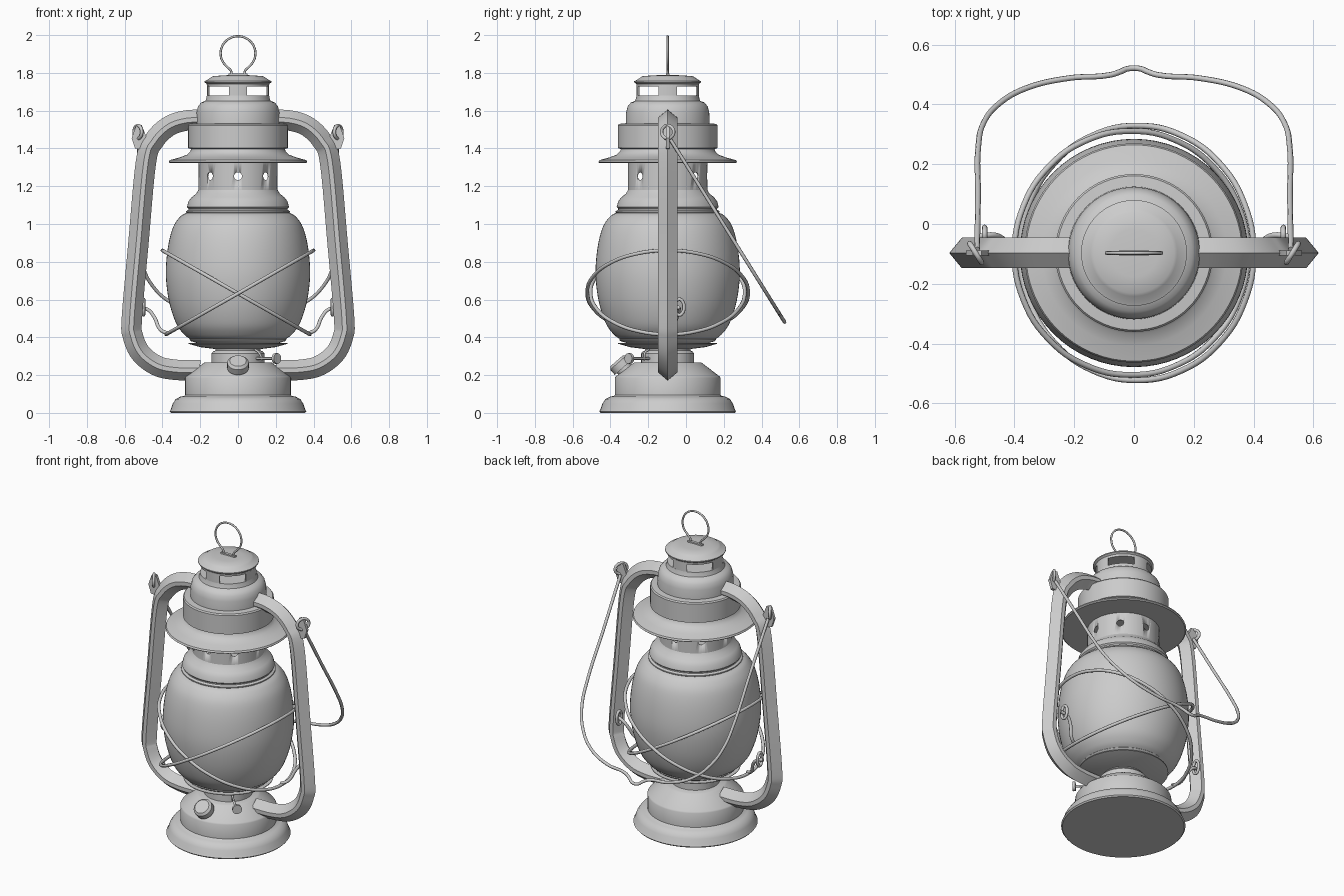
import bpy, bmesh
from math import sin, cos, pi, radians
from mathutils import Vector

if "Cube" in bpy.data.objects:
    bpy.data.objects.remove(bpy.data.objects["Cube"])

CY = -0.097  # lantern axis in y


def finish(name, verts, faces, angle=35):
    me = bpy.data.meshes.new(name)
    me.from_pydata([tuple(v) for v in verts], [], faces)
    bm = bmesh.new()
    bm.from_mesh(me)
    bmesh.ops.remove_doubles(bm, verts=bm.verts, dist=1e-5)
    bmesh.ops.recalc_face_normals(bm, faces=bm.faces)
    bm.to_mesh(me)
    bm.free()
    ob = bpy.data.objects.new(name, me)
    bpy.context.collection.objects.link(ob)
    smooth(ob, angle)
    return ob


def smooth(ob, angle=35):
    bpy.ops.object.select_all(action='DESELECT')
    ob.select_set(True)
    bpy.context.view_layer.objects.active = ob
    bpy.ops.object.shade_smooth_by_angle(angle=radians(angle))


def spline(pts, n=5):
    """Catmull-Rom through 2D points."""
    p = [Vector(q) for q in pts]
    p = [2 * p[0] - p[1]] + p + [2 * p[-1] - p[-2]]
    out = []
    for a, b, c, d in zip(p, p[1:], p[2:], p[3:]):
        for k in range(n):
            t = k / n
            out.append(0.5 * (2 * b + (c - a) * t + (2 * a - 5 * b + 4 * c - d) * t * t
                              + (3 * b - a - 3 * c + d) * t ** 3))
    return out + [p[-2]]


def lathe(name, prof, n=64, a0=0, a1=2 * pi, ring=False):
    """Revolve (r, z) profile; ring=True closes the profile on itself."""
    full = abs(a1 - a0 - 2 * pi) < 1e-6
    m, cols = len(prof), n if full else n + 1
    verts = [(r * cos(a0 + (a1 - a0) * i / n), CY + r * sin(a0 + (a1 - a0) * i / n), z)
             for i in range(cols) for r, z in prof]
    faces = []
    for i in range(n):
        j = (i + 1) % cols
        for k in range(m if ring else m - 1):
            l = (k + 1) % m
            faces.append((i * m + k, j * m + k, j * m + l, i * m + l))
    if not full:
        faces += [tuple(range(m)), tuple(range(n * m, n * m + m))]
    return finish(name, verts, faces)


def wire(name, pts, r, closed=False):
    cu = bpy.data.curves.new(name, 'CURVE')
    cu.dimensions = '3D'
    cu.bevel_depth, cu.bevel_resolution, cu.resolution_u = r, 2, 6
    cu.use_fill_caps = True
    s = cu.splines.new('BEZIER')
    s.bezier_points.add(len(pts) - 1)
    for b, p in zip(s.bezier_points, pts):
        b.co = p
        b.handle_left_type = b.handle_right_type = 'AUTO'
    s.use_cyclic_u = closed
    ob = bpy.data.objects.new(name, cu)
    bpy.context.collection.objects.link(ob)
    bpy.ops.object.select_all(action='DESELECT')
    ob.select_set(True)
    bpy.context.view_layer.objects.active = ob
    bpy.ops.object.convert(target='MESH')
    ob = bpy.context.view_layer.objects.active
    smooth(ob, 50)


def rod(name, p0, p1, r0, r1, n=24):
    """Cylinder or cone between two points."""
    d = Vector(p1) - Vector(p0)
    bpy.ops.mesh.primitive_cone_add(vertices=n, radius1=r0, radius2=r1, depth=d.length,
                                    location=(Vector(p0) + Vector(p1)) / 2,
                                    rotation=d.to_track_quat('Z', 'Y').to_euler())
    ob = bpy.context.object
    ob.name = name
    smooth(ob)
    return ob


# fuel tank and foot
lathe("tank", [(0, 0), (.355, 0), (.362, .008), (.355, .02), (.345, .05), (.33, .073), (.305, .086),
               (.285, .09), (.28, .095), (.28, .185), (.275, .193), (.185, .262), (.175, .268), (0, .268)])
# burner collar and drip dish
lathe("burner", [(0, .26), (.14, .26), (.14, .315), (.132, .325), (.12, .33), (.12, .338), (.2, .348),
                 (.262, .366), (.262, .37), (.2, .364), (.17, .38), (0, .38)])
lathe("globe_seat", [(0, .365), (.2, .365), (.25, .38), (.257, .388), (.25, .396), (0, .396)])
# glass globe
lathe("globe", [(0, .385)] + spline([(.245, .385), (.285, .415), (.328, .475), (.365, .59), (.382, .73),
                                     (.372, .87), (.345, .98), (.305, 1.04), (.265, 1.063)]) + [(0, 1.063)])
# holder above the globe
lathe("globe_holder", [(0, 1.055), (.268, 1.055), (.275, 1.062), (.275, 1.068), (.262, 1.075), (.262, 1.082),
                       (.27, 1.09), (.262, 1.12), (.245, 1.142), (.222, 1.16), (.21, 1.18), (0, 1.18)])
# perforated chimney wall
chimney = lathe("chimney", [(.21, 1.17), (.21, 1.33), (.203, 1.33), (.203, 1.17)], ring=True)
for i in range(4):
    a = i * pi / 4
    d = Vector((cos(a), sin(a), 0)) * .3
    c = Vector((0, CY, 1.253))
    cut = rod("hole_cutter", c - d, c + d, .021, .021, 16)
    cut.hide_render = True
    cut.display_type = 'WIRE'
    mod = chimney.modifiers.new("holes", 'BOOLEAN')
    mod.operation, mod.solver, mod.object = 'DIFFERENCE', 'EXACT', cut
# hood with brim
lathe("hood", [(0, 1.322), (.36, 1.322), (.367, 1.328), (.362, 1.338), (.31, 1.352), (.27, 1.367), (.252, 1.385),
               (.248, 1.397), (.264, 1.402), (.264, 1.522), (.258, 1.53), (.222, 1.533), (.22, 1.59), (.212, 1.622),
               (.195, 1.643), (.172, 1.652), (.168, 1.665), (.165, 1.68), (0, 1.68)])
# slotted vent: four posts under the cap
for i in range(4):
    a = i * pi / 2
    lathe("vent_post", [(.165, 1.675), (.165, 1.735), (.157, 1.735), (.157, 1.675)], 8,
          a - radians(17), a + radians(17), ring=True)
lathe("vent_cap", [(0, 1.728), (.164, 1.728), (.166, 1.742), (.177, 1.75), (.177, 1.756), (.168, 1.76),
                   (.145, 1.775), (.135, 1.782), (.08, 1.787), (0, 1.789)])

# top ring and its clip
ring = [(.035, 1.785), (.037, 1.81)] + [(.092 * sin(a), 1.903 - .091 * cos(a))
                                        for a in [radians(38 + 284 * i / 12) for i in range(13)]]
ring += [(-.037, 1.81), (-.035, 1.785)]
wire("lifting_ring", [(x, CY, z) for x, z in ring], .006)
bpy.ops.mesh.primitive_cube_add(size=1, location=(0, CY, 1.79))
bpy.context.object.name = "ring_clip"
bpy.context.object.scale = (.1, .018, .014)

# filler cap on the tank shoulder
nrm = Vector((0, -.66, .75))
p = Vector((0, CY - .225, .225))
rod("filler_neck", p - nrm * .02, p + nrm * .025, .042, .042)
rod("filler_cap", p + nrm * .018, p + nrm * .055, .057, .057)
rod("filler_cap_top", p + nrm * .055, p + nrm * .068, .057, .044)
# wick winder
q, d = Vector((.07, CY - .07, .288)), Vector((.707, -.707, 0))
rod("wick_shaft", q, q + d * .18, .007, .007, 12)
rod("wick_knob", q + d * .18, q + d * .197, .028, .028)
wire("globe_lever", [(.09, CY - .1, .335), (.11, CY - .12, .32), (.13, CY - .125, .28)], .006)

# side tubes: hexagonal section swept along a planar path
path = spline([(.18, 1.552), (.28, 1.547), (.37, 1.515), (.445, 1.44), (.487, 1.33), (.527, .9), (.562, .5),
               (.556, .405), (.515, .315), (.43, .25), (.33, .228), (.2, .226)], 6)
sect = [(.054, 0), (.012, .051), (-.012, .051), (-.054, 0), (-.012, -.051), (.012, -.051)]
for s in (-1, 1):
    verts, faces = [], []
    for i, c in enumerate(path):
        t = (path[min(i + 1, len(path) - 1)] - path[max(i - 1, 0)]).normalized()
        verts += [(s * (c.x - t.y * u), CY + v, c.y + t.x * u) for u, v in sect]
    for i in range(len(path) - 1):
        faces += [(i * 6 + k, i * 6 + 6 + k, i * 6 + 6 + (k + 1) % 6, i * 6 + (k + 1) % 6) for k in range(6)]
    faces += [tuple(range(6)), tuple(range(len(verts) - 6, len(verts)))]
    finish("side_tube", verts, faces, 30)
    # lug holding the bail
    tri = [(.48, 1.39), (.545, 1.40), (.563, 1.455), (.54, 1.52), (.51, 1.525), (.48, 1.45)]
    v = [(s * x, CY + y, z) for y in (-.009, .009) for x, z in tri]
    finish("bail_lug", v, [tuple(range(6)), tuple(range(6, 12))]
           + [(k, (k + 1) % 6, (k + 1) % 6 + 6, k + 6) for k in range(6)])
    # bail end eye
    wire("bail_eye", [(s * .53 + s * .02 * cos(a), CY + .032 * cos(a), 1.487 + .034 * sin(a))
                      for a in [i * pi / 4 for i in range(8)]], .009, True)

# bail handle hanging at the back, in a sloping plane
half = [(.525, -.085), (.522, .1), (.521, .26), (.505, .335), (.455, .4), (.36, .455), (.22, .488),
        (.08, .499), (.045, .51), (.02, .52)]
bail = half + [(-x, y) for x, y in reversed(half)]
wire("bail_handle", [(x, y, 1.46 - (y + .09) * 1.6) for x, y in bail], .0095)

# crossed globe guards with hooks to the side tubes
for s, r in ((1, .408), (-1, .426)):
    wire("globe_guard", [(s * (.39 * sin(a) - .01), CY + r * cos(a), .638 - .222 * sin(a))
                         for a in [i * pi / 8 for i in range(16)]], .01, True)
    wire("guard_hook", [(s * x, y, z) for x, y, z in
                        ((.37, CY, .42), (.41, CY + .02, .44), (.445, CY + .05, .51),
                         (.475, CY + .06, .545), (.52, CY + .055, .56))], .01)
    wire("guard_eye", [(s * .50, CY + .062 + .024 * cos(a), .56 + .042 * sin(a))
                       for a in [i * pi / 4 for i in range(8)]], .009, True)
